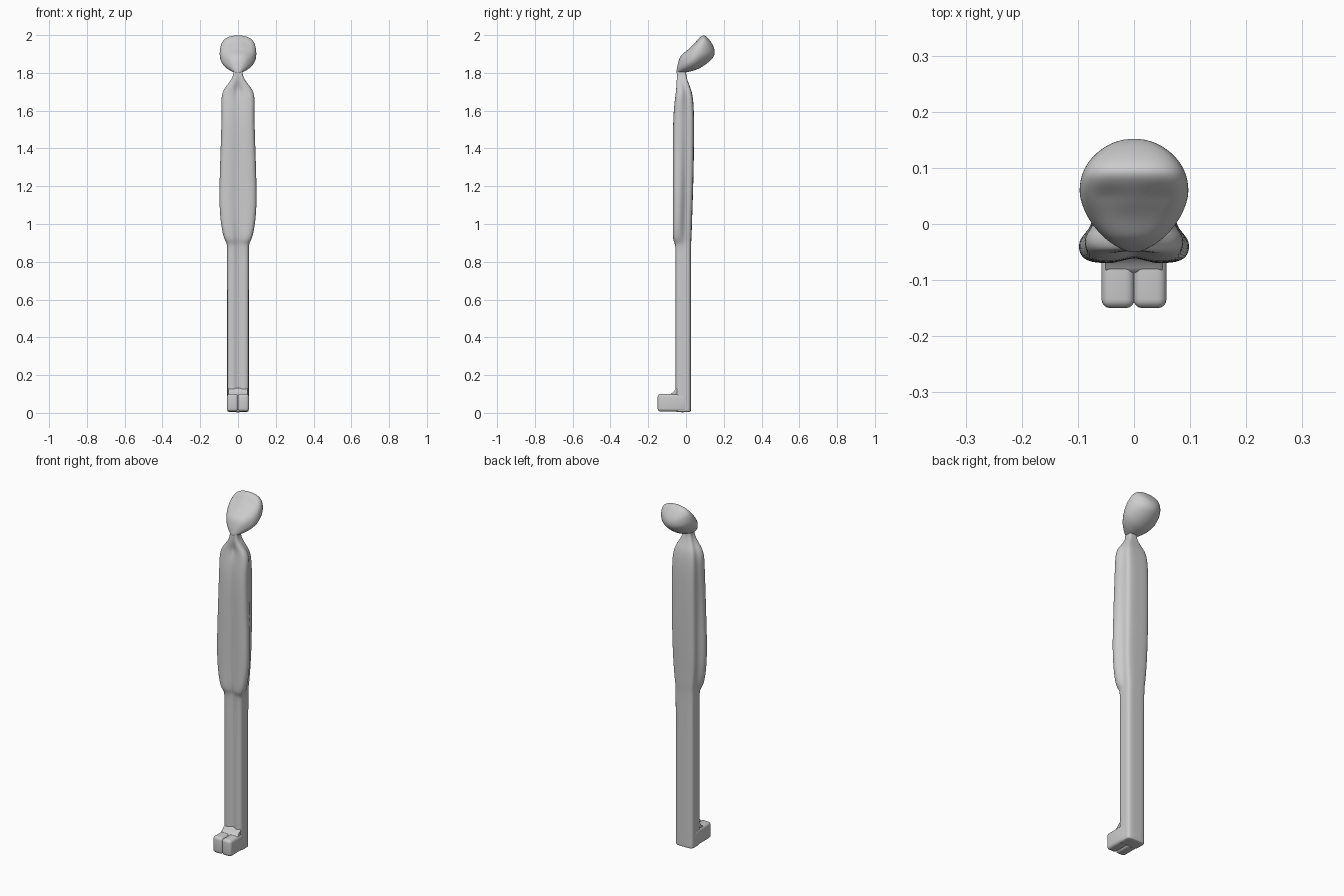
import bpy, bmesh, math


def loft(name, rings, levels=2):
    """Skin closed rings of points, cap both ends and smooth the result."""
    bm = bmesh.new()
    loops = [[bm.verts.new(p) for p in r] for r in rings]
    n = len(rings[0])
    for a, b in zip(loops, loops[1:]):
        for i in range(n):
            j = (i + 1) % n
            bm.faces.new((a[i], a[j], b[j], b[i]))
    bm.faces.new(loops[0])
    bm.faces.new(loops[-1])
    bmesh.ops.recalc_face_normals(bm, faces=bm.faces)
    me = bpy.data.meshes.new(name)
    bm.to_mesh(me)
    bm.free()
    for p in me.polygons:
        p.use_smooth = True
    ob = bpy.data.objects.new(name, me)
    bpy.context.collection.objects.link(ob)
    sub = ob.modifiers.new("smooth", 'SUBSURF')
    sub.levels = sub.render_levels = levels
    return ob


def body_ring(z, w, wb, yb, yf, g):
    """Flat back, rounded arm lobes at the front, central groove g."""
    d = yb - yf
    half = [(wb * .8, yb), (wb, yb - d * .14), (wb, yb - d * .4),
            (w, yb - d * .58), (w, yb - d * .84), (w * .82, yf), (w * .3, yf)]
    pts = [(0, yb)] + half + [(0, yf + g)] + [(-x, y) for x, y in reversed(half)]
    return [(x, y, z) for x, y in pts]


# Legs, torso with folded-in arms, and neck: z, width, back width, back, front, groove
stations = [
    (.003, .053, .053, .024, -.053, .012), (.01, .057, .057, .026, -.055, .014),
    (.04, .057, .057, .026, -.055, .014), (.45, .057, .057, .026, -.055, .014),
    (.86, .057, .057, .026, -.055, .014), (.895, .058, .057, .027, -.058, .016),
    (.915, .070, .058, .028, -.069, .022), (.95, .082, .062, .030, -.071, .020),
    (1.02, .094, .068, .032, -.070, .018), (1.13, .101, .073, .036, -.070, .016),
    (1.3, .096, .074, .041, -.070, .014), (1.5, .089, .074, .043, -.070, .012),
    (1.6, .087, .072, .042, -.066, .012), (1.67, .090, .070, .037, -.058, .014),
    (1.71, .078, .062, .028, -.053, .026), (1.735, .058, .050, .018, -.051, .016),
    (1.765, .034, .034, .006, -.049, .003), (1.795, .022, .022, -.001, -.048, 0),
    (1.83, .027, .027, .004, -.045, 0)]
loft("body", [body_ring(*s) for s in stations])

# Upturned egg-shaped head: y, half width, underside z, face z
sections = [
    (-.050, .008, 1.800, 1.812), (-.046, .020, 1.796, 1.838),
    (-.034, .043, 1.797, 1.884), (-.015, .064, 1.800, 1.904),
    (.010, .083, 1.804, 1.922), (.035, .094, 1.810, 1.950),
    (.052, .098, 1.815, 1.967), (.068, .098, 1.822, 1.984),
    (.090, .094, 1.834, 2.004), (.112, .082, 1.850, 1.992),
    (.132, .062, 1.868, 1.965), (.146, .038, 1.884, 1.940),
    (.152, .012, 1.902, 1.920)]
rings = []
for y, w, lo, hi in sections:
    ring = []
    for i in range(24):
        a = 2 * math.pi * i / 24
        c, s = math.cos(a), math.sin(a)
        e = .7 if s > 0 else 1.0          # face side is flatter than the skull
        x = w * math.copysign(abs(c) ** (.85 if s > 0 else 1), c)
        z = (lo + hi) / 2 + (hi - lo) / 2 * math.copysign(abs(s) ** e, s)
        if s > 0:                         # eye dents
            z -= .012 * math.exp(-((abs(x) - .045) ** 2 + (y - .048) ** 2) / .00025)
        ring.append((x, y, z))
    rings.append(ring)
loft("head", rings)

# Feet: rounded blocks, one per side
for side, label in ((-1, "left_foot"), (1, "right_foot")):
    bpy.ops.mesh.primitive_cube_add(size=1, location=(side * .0285, -.0725, .054))
    foot = bpy.context.object
    foot.name = label
    foot.scale = (.059, .155, .094)
    bpy.ops.object.transform_apply(location=False, rotation=False, scale=True)
    bev = foot.modifiers.new("round", 'BEVEL')
    bev.width, bev.segments = .016, 4
    bpy.ops.object.shade_smooth()

# Ankle fillet where the shin meets the instep
prof = [(-.04, .085), (-.09, .085), (-.088, .099), (-.068, .106), (-.058, .125), (-.04, .14)]
loft("ankle", [[(x, y, z) for y, z in prof] for x in (-.052, -.049, .049, .052)], 1)
